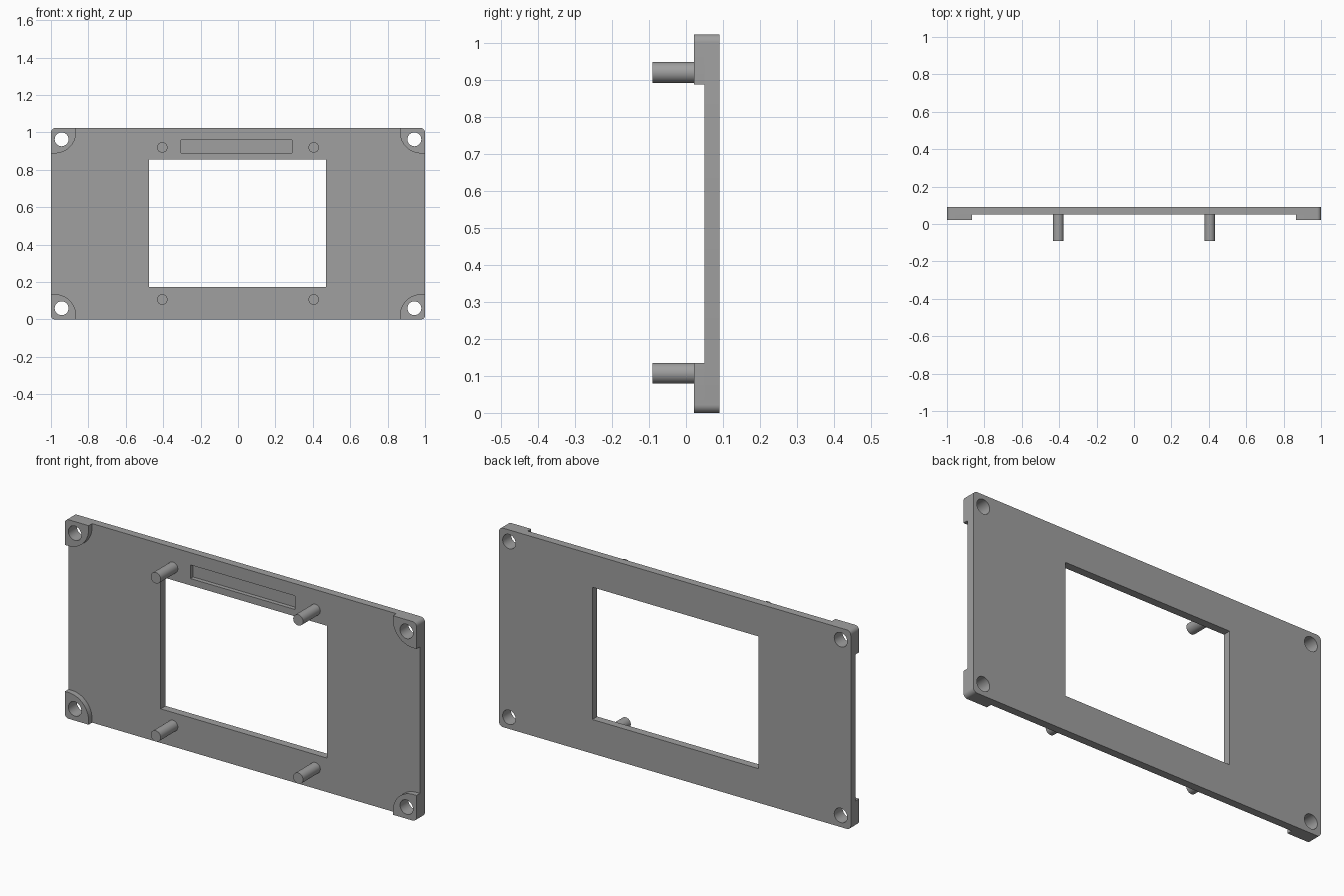
import bpy, bmesh
from math import cos, sin, pi

cube = bpy.data.objects.get("Cube")
if cube:
    bpy.data.objects.remove(cube, do_unlink=True)

H = 1.023                      # panel height
BACK, FACE, PAD = 0.09, 0.05, 0.022   # y of back, front face, pad face
ROUND = 0.022

grey = bpy.data.materials.new("plain grey")
grey.use_nodes = True
colour = (0.35, 0.35, 0.35, 1)
grey.diffuse_color = colour
grey.node_tree.nodes["Principled BSDF"].inputs["Base Color"].default_value = colour


def arc(cx, cz, r, start, end, steps):
    return [(cx + r * cos(start + (end - start) * i / steps),
             cz + r * sin(start + (end - start) * i / steps)) for i in range(steps + 1)]


def circle(cx, cz, r, n=40):
    return arc(cx, cz, r, 0, 2 * pi, n)[:-1]


def rect(x0, x1, z0, z1):
    return [(x0, z0), (x1, z0), (x1, z1), (x0, z1)]


def prism(name, profiles, y0, y1):
    """Extrude closed x-z outlines between two y positions."""
    bm = bmesh.new()
    for points in profiles:
        face = bm.faces.new([bm.verts.new((x, y0, z)) for x, z in points])
        new = bmesh.ops.extrude_face_region(bm, geom=[face])["geom"]
        moved = [v for v in new if isinstance(v, bmesh.types.BMVert)]
        bmesh.ops.translate(bm, verts=moved, vec=(0, y1 - y0, 0))
    bmesh.ops.recalc_face_normals(bm, faces=bm.faces)
    mesh = bpy.data.meshes.new(name)
    bm.to_mesh(mesh)
    bm.free()
    mesh.materials.append(grey)
    obj = bpy.data.objects.new(name, mesh)
    bpy.context.collection.objects.link(obj)
    return obj


def cut(obj, cutter):
    mod = obj.modifiers.new("cut", "BOOLEAN")
    mod.operation, mod.solver, mod.object = "DIFFERENCE", "EXACT", cutter
    bpy.context.view_layer.update()
    mesh = bpy.data.meshes.new_from_object(
        obj.evaluated_get(bpy.context.evaluated_depsgraph_get()))
    obj.modifiers.clear()
    obj.data = mesh


corners = [(sx, top) for sx in (-1, 1) for top in (False, True)]

# Cutters: screw holes with window, and the shallow slot
holes = [circle(sx * 0.943, H - 0.06 if top else 0.06, 0.037) for sx, top in corners]
through = prism("through_cutter", holes + [rect(-0.475, 0.47, 0.175, 0.855)], -0.1, 0.2)
slot = prism("slot_cutter", [rect(-0.305, 0.29, 0.89, 0.96)], 0, FACE + 0.022)

# Panel with rounded corners
outline = []
for k, (cx, cz) in enumerate([(1, H), (-1, H), (-1, 0), (1, 0)]):
    x = cx - ROUND if cx > 0 else cx + ROUND
    z = cz - ROUND if cz > 0 else ROUND
    outline += arc(x, z, ROUND, k * pi / 2, (k + 1) * pi / 2, 8)
panel = prism("panel", [outline], FACE, BACK)
cut(panel, through)
cut(panel, slot)
parts = [panel]

# Raised quarter-round pads at the corners
quarter = (arc(ROUND, ROUND, ROUND, pi, 1.5 * pi, 8) + [(0.135, 0)]
           + arc(0.02, 0.02, 0.115, 0, pi / 2, 16) + [(0, 0.135)])
for sx, top in corners:
    name = ("top" if top else "bottom") + ("_left" if sx > 0 else "_right")
    pad = prism(name + "_corner_pad",
                [[(sx * (1 - u), H - v if top else v) for u, v in quarter]], PAD, FACE)
    cut(pad, through)
    # Mounting pin near the window corner
    pin = prism(name + "_mounting_pin",
                [circle(sx * 0.405, 0.92 if top else 0.107, 0.028)], -0.09, FACE)
    parts += [pad, pin]

for cutter in (through, slot):
    bpy.data.objects.remove(cutter, do_unlink=True)

# Smooth the round walls, keep edges sharp
bpy.ops.object.select_all(action="DESELECT")
for obj in parts:
    obj.select_set(True)
bpy.context.view_layer.objects.active = panel
bpy.ops.object.shade_smooth_by_angle(angle=pi / 6)
